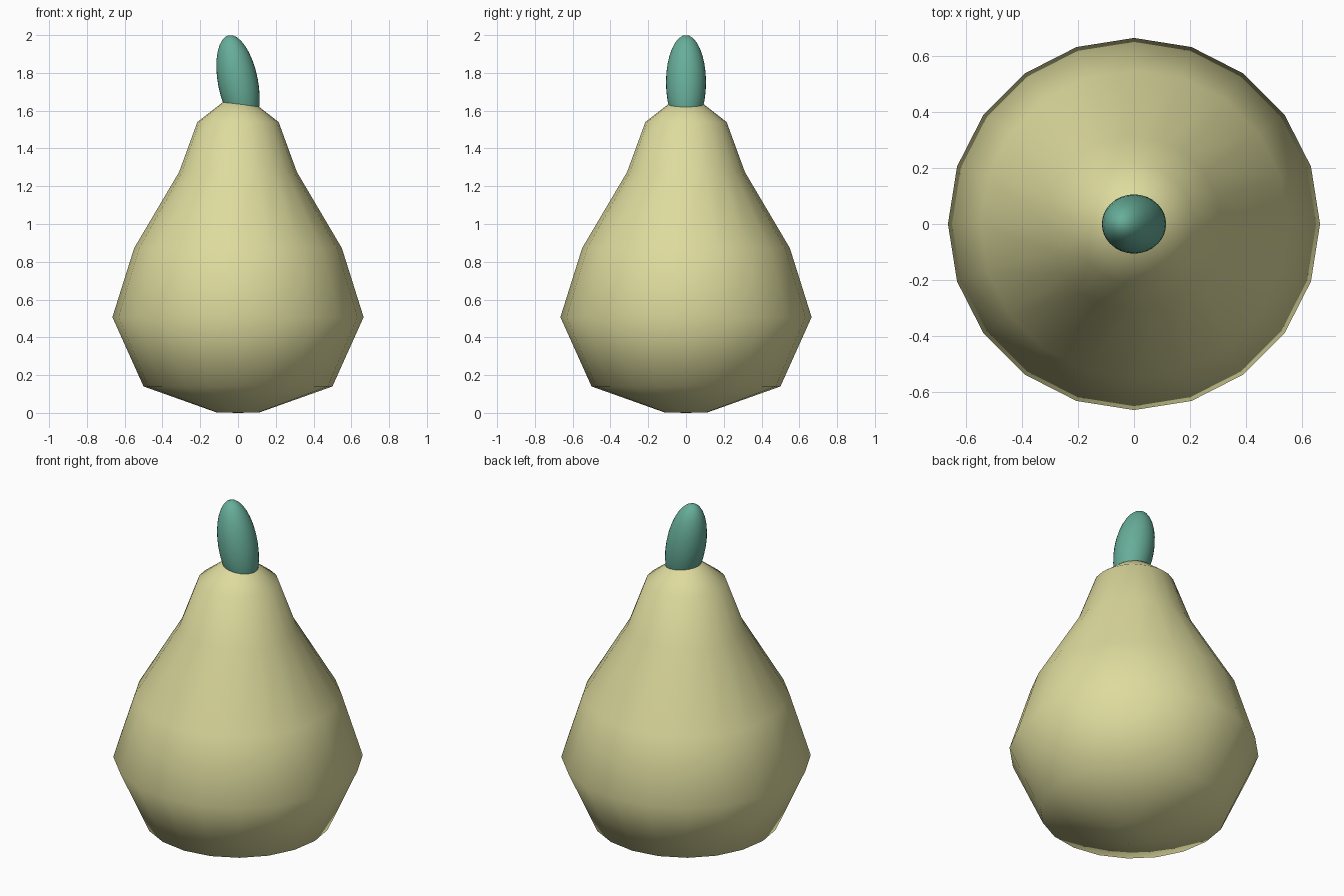
import bpy, bmesh, math
from mathutils import Matrix, Vector

if "Cube" in bpy.data.objects:
    bpy.data.objects.remove(bpy.data.objects["Cube"])


def material(name, rgb):
    mat = bpy.data.materials.new(name)
    mat.use_nodes = True
    colour = (*rgb, 1.0)
    mat.diffuse_color = colour
    mat.node_tree.nodes["Principled BSDF"].inputs["Base Color"].default_value = colour
    return mat


def add_object(name, bm, mat):
    bmesh.ops.recalc_face_normals(bm, faces=bm.faces)
    for face in bm.faces:
        face.smooth = True
    mesh = bpy.data.meshes.new(name)
    bm.to_mesh(mesh)
    bm.free()
    mesh.materials.append(mat)
    obj = bpy.data.objects.new(name, mesh)
    bpy.context.collection.objects.link(obj)
    return obj


# Fruit body: a pear profile turned around the vertical axis
profile = [(0, 0), (0.115, 0.003), (0.50, 0.14), (0.665, 0.507), (0.55, 0.872),
           (0.312, 1.275), (0.215, 1.54), (0.08, 1.645), (0, 1.66)]
bm = bmesh.new()
verts = [bm.verts.new((r, 0, z)) for r, z in profile]
edges = [bm.edges.new(pair) for pair in zip(verts, verts[1:])]
bmesh.ops.spin(bm, geom=verts + edges, cent=(0, 0, 0), axis=(0, 0, 1),
               angle=math.tau, steps=20, use_duplicate=False)
bmesh.ops.remove_doubles(bm, verts=bm.verts, dist=0.001)
add_object("fruit_body", bm, material("pale yellow green", (0.73, 0.71, 0.34)))

# Stem: a stretched sphere leaning to one side, sunk into the top of the body
bm = bmesh.new()
bmesh.ops.create_uvsphere(bm, u_segments=32, v_segments=16, radius=1)
place = Matrix.LocRotScale(Vector((0, 0, 1.75)),
                           Matrix.Rotation(math.radians(-11), 3, 'Y').to_quaternion(),
                           Vector((0.106, 0.106, 0.254)))
bmesh.ops.transform(bm, matrix=place, verts=bm.verts)
add_object("stem", bm, material("teal green", (0.136, 0.42, 0.32)))
